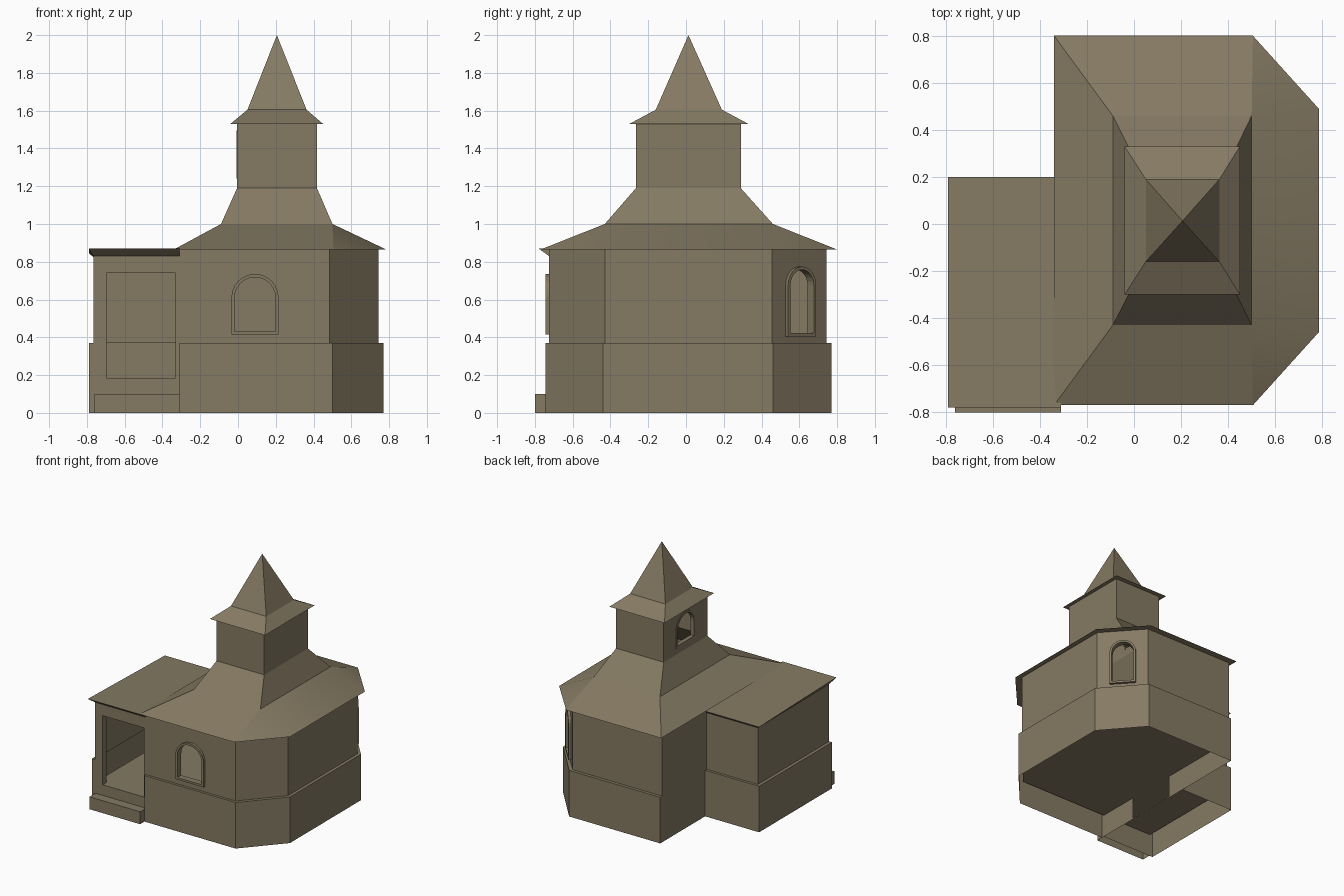
import bpy, bmesh, math
from mathutils import Vector

if "Cube" in bpy.data.objects:
    bpy.data.objects.remove(bpy.data.objects["Cube"])

stone = bpy.data.materials.new("weathered_stone")
stone.diffuse_color = (0.235, 0.195, 0.125, 1)
stone.use_nodes = True
stone.node_tree.nodes["Principled BSDF"].inputs["Base Color"].default_value = stone.diffuse_color
UP = Vector((0, 0, 1))


def finish(bm, name):
    bmesh.ops.remove_doubles(bm, verts=bm.verts, dist=0.0005)
    me = bpy.data.meshes.new(name)
    bm.to_mesh(me)
    bm.free()
    me.materials.append(stone)
    ob = bpy.data.objects.new(name, me)
    bpy.context.collection.objects.link(ob)
    return ob


def loft(name, rings, closed=True, cap=False):
    """Skin a stack of rings (counter-clockwise seen from the end)."""
    bm = bmesh.new()
    rows = [[bm.verts.new(p) for p in r] for r in rings]
    n = len(rows[0])
    for a, b in zip(rows, rows[1:]):
        for i in range(n if closed else n - 1):
            j = (i + 1) % n
            bm.faces.new((a[i], a[j], b[j], b[i]))
    if cap:
        bm.faces.new(rows[-1])
    bmesh.ops.dissolve_degenerate(bm, dist=0.0005, edges=bm.edges)
    return finish(bm, name)


def at(pts, z):
    return [(x, y, z) for x, y in pts]


def rect(x0, x1, y0, y1):
    return [(x0, y0), (x1, y0), (x1, y1), (x0, y1)]


def arch(c, z0, w, h, n=12):
    """Round-headed opening outline in wall coordinates."""
    r = w / 2
    pts = [(c - r, z0), (c + r, z0)]
    return pts + [(c + r * math.cos(math.pi * i / n),
                   z0 + h - r + r * math.sin(math.pi * i / n)) for i in range(n + 1)]


def frame_of(p, q):
    p, q = Vector((*p, 0)), Vector((*q, 0))
    u = (q - p).normalized()
    return p, u, u.cross(UP), (q - p).length


def panel(name, p, q, outline, hole=None):
    """Flat upright wall sheet with an optional opening."""
    o, u, n, _ = frame_of(p, q)
    bm = bmesh.new()
    edges = []
    for loop in [outline] + ([hole] if hole else []):
        vs = [bm.verts.new(o + u * a + UP * z) for a, z in loop]
        edges += [bm.edges.new((vs[i], vs[(i + 1) % len(vs)])) for i in range(len(vs))]
    bmesh.ops.triangle_fill(bm, edges=edges, use_beauty=True, normal=n)
    bm.normal_update()
    for f in bm.faces:
        if f.normal.dot(n) < 0:
            f.normal_flip()
    return finish(bm, name)


def window(name, p, q, z0, z1, c, wz0, w, h, out):
    """Wall sheet with arched opening plus its surround and reveal."""
    o, u, n, L = frame_of(p, q)
    big, small = arch(c, wz0, w, h), arch(c, wz0 + 0.017, w - 0.034, h - 0.034)
    panel(name + "_wall", p, q, rect(0, L, z0, z1), big)
    place = lambda loop, d: [o + u * a + UP * z + n * d for a, z in loop]
    loft(name + "_surround", [place(big, 0), place(big, out),
                              place(small, out), place(small, -0.03)])


# main body: plinth with ledge, open underneath
base = [(-.31, -.745), (.5, -.745), (.77, -.44), (.77, .46), (.5, .77), (-.31, .77)]
wall = [(-.31, -.725), (.485, -.725), (.745, -.43), (.745, .455), (.485, .745), (-.31, .745)]
loft("plinth", [at([wall[0]] + base + [wall[5]], 0),
                at([wall[0]] + base + [wall[5]], .37),
                at([wall[0]] + wall + [wall[5]], .37)], closed=False)

# main walls, arched windows in the front and the rear right corner
T = 0.865
window("front_window", wall[0], wall[1], .37, T, .40, .415, .25, .32, .02)
window("corner_window", wall[3], wall[4], .37, T, .197, .405, .20, .37, .02)
for name, i in (("front_corner_wall", 1), ("right_wall", 2), ("back_wall", 4)):
    L = frame_of(wall[i], wall[i + 1])[3]
    panel(name, wall[i], wall[i + 1], rect(0, L, .37, T))
panel("left_wall", (-.31, .77), (-.31, .2), rect(0, .57, 0, .37))
panel("left_wall_upper", (-.31, .745), (-.31, .18), rect(0, .565, .37, T))
panel("inner_partition", (-.31, .2), (-.31, -.725), rect(0, .925, 0, T),
      rect(.16, .58, .01, .74))

# porch: left and back walls with plinth, front wall with doorway
low = [(-.31, .2), (-.79, .2), (-.79, -.725)]
high = [(-.31, .18), (-.765, .18), (-.765, -.725)]
loft("porch_walls", [at(low, 0), at(low, .37), at(high, .37), at(high, .83)], closed=False)
door = rect(-.695, -.33, .185, .74)
panel("porch_front", (0, -.725), (1, -.725),
      [(-.79, 0), (-.31, 0), (-.31, .83), (-.765, .83), (-.765, .37), (-.79, .37)], door)
loft("door_reveal", [[(x, -.725, z) for x, z in door], [(x, -.675, z) for x, z in door[:]]]
     [::1]).data.flip_normals()
loft("porch_roof", [
    [(-.765, -.725, .83), (-.31, -.725, .83), (-.31, .18, .825), (-.765, .18, .825)],
    [(-.79, -.78, .87), (-.31, -.78, .87), (-.31, .2, .845), (-.79, .2, .845)]], cap=True)
step = rect(-.76, -.31, -.80, -.722)
loft("entrance_step", [at(step, 0), at(step, .10)], cap=True)

# raised floors
for name, pts in (("main_floor", wall), ("porch_floor", rect(-.765, -.31, -.725, .19))):
    bm = bmesh.new()
    bm.faces.new([bm.verts.new(p) for p in at(pts, .185)])
    finish(bm, name)

# main roof: soffit, shallow skirt, steep upper slope
eave = [(-.34, -.77), (.505, -.77), (.785, -.46), (.785, .49), (.505, .80), (-.34, .80)]
six = lambda r: [r[0], r[1], r[1], r[2], r[2], r[3]]
knee, tower = rect(-.09, .5, -.43, .46), rect(-.005, .418, -.265, .29)
roof = loft("main_roof", [at(wall, T), at(eave, T), at(six(knee), 1.0), at(six(tower), 1.19)])
bpy.context.view_layer.objects.active = roof
roof.select_set(True)
bpy.ops.object.shade_smooth_by_angle(angle=math.radians(21))
roof.select_set(False)

# tower walls, arched opening on the left
for name, i in (("tower_front", 0), ("tower_right", 1), ("tower_back", 2)):
    p, q = tower[i], tower[(i + 1) % 4]
    panel(name, p, q, rect(0, frame_of(p, q)[3], 1.19, 1.53))
window("tower_window", tower[3], tower[0], 1.19, 1.53, .2775, 1.24, .245, .255, .003)

# spire with flared eave
loft("spire", [at(tower, 1.53), at(rect(-.04, .45, -.30, .33), 1.53),
               at(rect(.05, .363, -.16, .19), 1.605), at([(.206, .013)] * 4, 2.0)])
